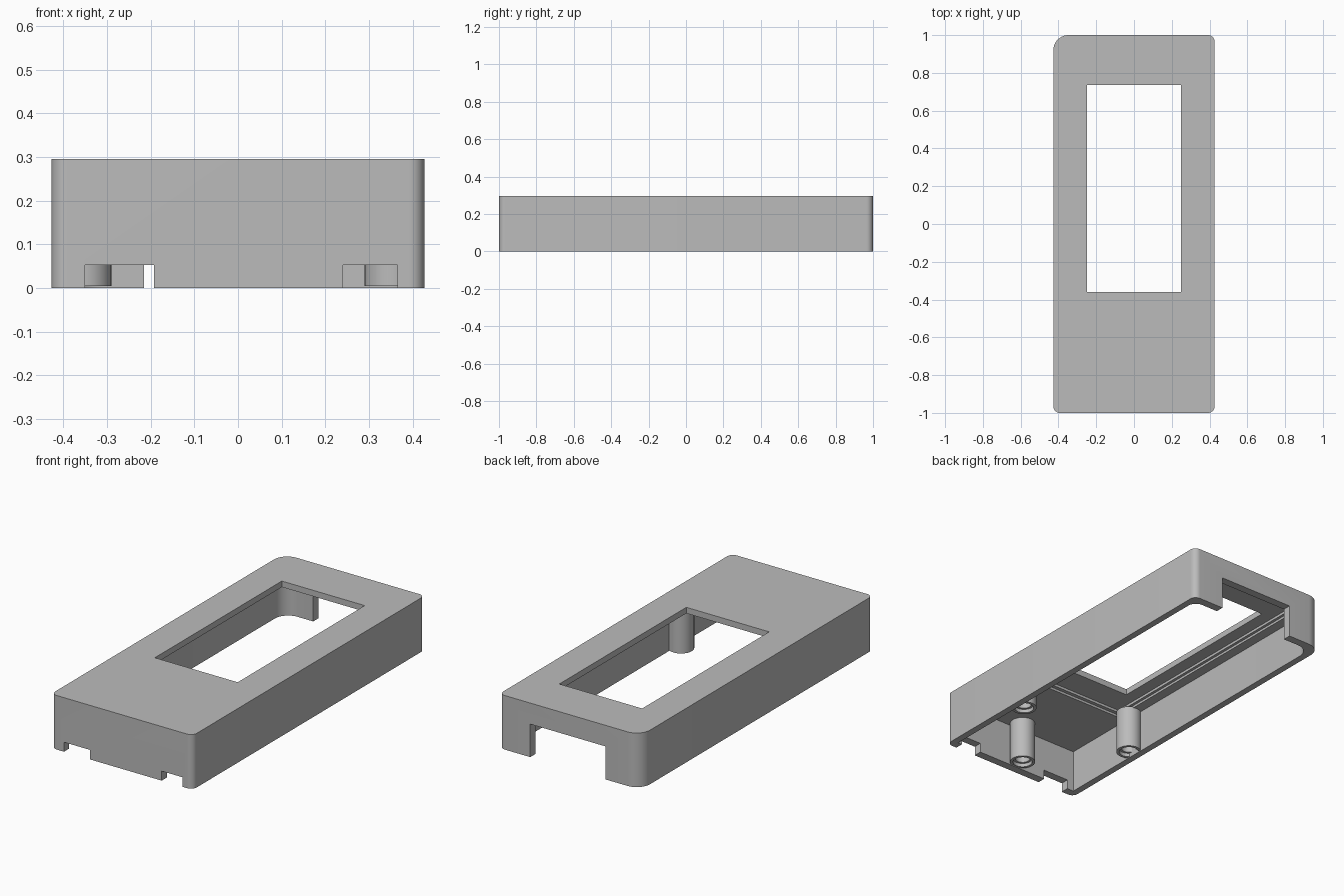
import bpy, bmesh, math

if "Cube" in bpy.data.objects:
    bpy.data.objects.remove(bpy.data.objects["Cube"], do_unlink=True)

grey = bpy.data.materials.new("light_grey")
grey.use_nodes = True
colour = (0.5, 0.5, 0.5, 1)
grey.diffuse_color = colour
grey.node_tree.nodes["Principled BSDF"].inputs["Base Color"].default_value = colour


def finish(name, bm):
    bmesh.ops.recalc_face_normals(bm, faces=bm.faces)
    mesh = bpy.data.meshes.new(name)
    bm.to_mesh(mesh)
    bm.free()
    mesh.materials.append(grey)
    obj = bpy.data.objects.new(name, mesh)
    bpy.context.collection.objects.link(obj)
    return obj


def prism(name, x0, x1, y0, y1, z0, z1, radii=(0, 0, 0, 0), steps=10):
    """Upright block; radii run front-right(+x), back(+x), back(-x), front(-x)."""
    bm = bmesh.new()
    verts = []
    corners = [(x1, y0, -1, 1), (x1, y1, -1, -1), (x0, y1, 1, -1), (x0, y0, 1, 1)]
    for i, ((x, y, sx, sy), r) in enumerate(zip(corners, radii)):
        if r == 0:
            verts.append(bm.verts.new((x, y, z0)))
            continue
        for k in range(steps + 1):
            a = math.radians(90) * (i - 1 + k / steps)
            verts.append(bm.verts.new((x + sx * r + r * math.cos(a),
                                       y + sy * r + r * math.sin(a), z0)))
    base = bm.faces.new(verts)
    top = bmesh.ops.extrude_face_region(bm, geom=[base])["geom"]
    bmesh.ops.translate(bm, vec=(0, 0, z1 - z0),
                        verts=[v for v in top if isinstance(v, bmesh.types.BMVert)])
    return finish(name, bm)


def smooth(obj):
    bpy.ops.object.select_all(action='DESELECT')
    obj.select_set(True)
    bpy.context.view_layer.objects.active = obj
    bpy.ops.object.shade_smooth_by_angle(angle=math.radians(30))


def cut(target, cutter):
    cutter.hide_render = True
    mod = target.modifiers.new("cut", 'BOOLEAN')
    mod.operation = 'DIFFERENCE'
    mod.solver = 'EXACT'
    mod.object = cutter
    bpy.context.view_layer.objects.active = target
    bpy.ops.object.modifier_apply(modifier=mod.name)
    bpy.data.objects.remove(cutter, do_unlink=True)


# Outer shell with one larger corner
W, H = 0.427, 0.295
shell = prism("case_shell", -W, W, -1, 1, 0, H, (0.035, 0.035, 0.08, 0.035))

# Hollow interior, open underneath
cut(shell, prism("cavity", -0.39, 0.39, -0.955, 0.955, -0.1, 0.235, (0, 0.05, 0.08, 0)))

# Stepped screen pocket in the ceiling, then the window
cut(shell, prism("outer_pocket", -0.335, 0.335, -0.53, 0.91, 0.2, 0.248))
cut(shell, prism("inner_pocket", -0.32, 0.32, -0.51, 0.89, 0.2, 0.262))
cut(shell, prism("window", -0.25, 0.25, -0.36, 0.735, 0.2, 0.4))

# Back opening and the two front notches
cut(shell, prism("back_opening", -0.215, 0.24, 0.9, 1.1, -0.1, 0.18))
for x0, x1 in ((-0.35, -0.193), (0.24, 0.365)):
    cut(shell, prism("front_notch", x0, x1, -1.1, -0.9, -0.1, 0.052))
smooth(shell)


# Hollow screw posts hanging from the ceiling
def post(name, x, y):
    profile = [(0.065, 0.24), (0.065, 0.005), (0.05, 0.005), (0.05, 0.025),
               (0.038, 0.025), (0.038, 0.2), (0, 0.2)]
    bm = bmesh.new()
    verts = [bm.verts.new((r, 0, z)) for r, z in profile]
    edges = [bm.edges.new(pair) for pair in zip(verts, verts[1:])]
    bmesh.ops.spin(bm, geom=verts + edges, cent=(0, 0, 0), axis=(0, 0, 1),
                   angle=math.tau, steps=32)
    bmesh.ops.remove_doubles(bm, verts=bm.verts, dist=0.0005)
    rim = [e for e in bm.edges if e.is_boundary]
    bmesh.ops.holes_fill(bm, edges=rim, sides=0)
    obj = finish(name, bm)
    obj.location = (x, y, 0)
    smooth(obj)


post("front_post", 0, -0.9)
post("left_post", 0.355, -0.465)
post("right_post", -0.355, -0.465)
